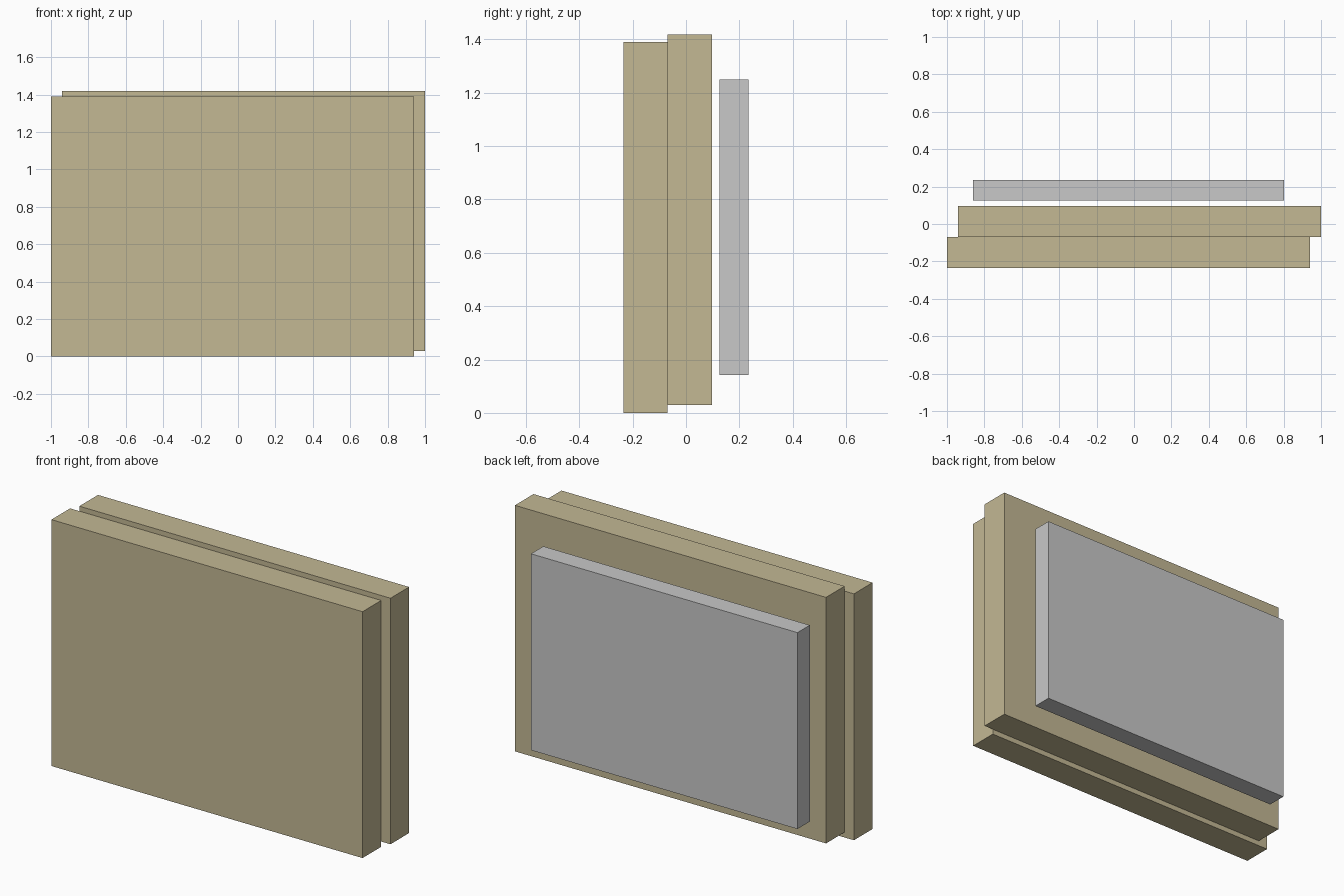
import bpy

if "Cube" in bpy.data.objects:
    bpy.data.objects.remove(bpy.data.objects["Cube"])


def material(name, color):
    mat = bpy.data.materials.new(name)
    mat.diffuse_color = (*color, 1.0)
    mat.use_nodes = True
    mat.node_tree.nodes["Principled BSDF"].inputs["Base Color"].default_value = mat.diffuse_color
    return mat


def slab(name, x, y, z, mat):
    """Box spanning the given (min, max) ranges."""
    spans = (x, y, z)
    bpy.ops.mesh.primitive_cube_add(size=1)
    obj = bpy.context.object
    obj.name = name
    obj.location = [(a + b) / 2 for a, b in spans]
    obj.scale = [b - a for a, b in spans]
    bpy.ops.object.transform_apply(location=True, rotation=False, scale=True)
    obj.data.materials.append(mat)
    return obj


tan = material("tan", (0.546, 0.479, 0.296))
grey = material("light grey", (0.578, 0.578, 0.578))

# Two equal panels, face to face and slightly offset
slab("front_panel", (-1.0, 0.942), (-0.235, -0.069), (0.0, 1.39), tan)
slab("back_panel", (-0.942, 1.0), (-0.069, 0.097), (0.03, 1.418), tan)

# Smaller plate floating behind the panels
slab("rear_plate", (-0.86, 0.803), (0.125, 0.235), (0.142, 1.25), grey)
